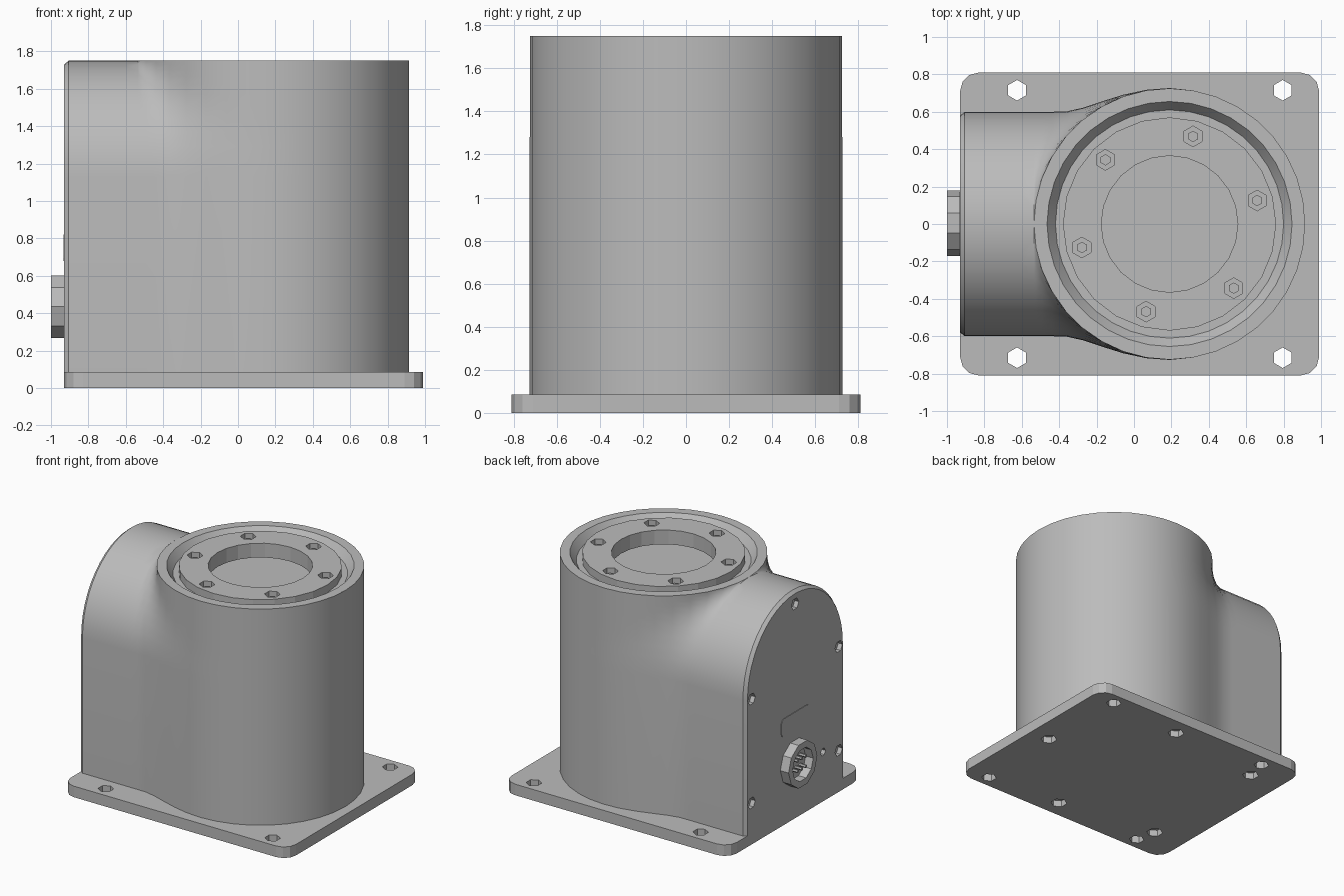
import bpy, bmesh
from math import sin, cos, pi, sqrt, radians
from mathutils import Matrix, Vector

if "Cube" in bpy.data.objects:
    bpy.data.objects.remove(bpy.data.objects["Cube"])

grey = bpy.data.materials.new("metal grey")
grey.use_nodes = True
colour = (0.5, 0.5, 0.5, 1)
grey.diffuse_color = colour
grey.node_tree.nodes["Principled BSDF"].inputs["Base Color"].default_value = colour

CX, R, BASE, TOP = 0.19, 0.725, 0.085, 1.75     # drum centre, radius, foot, rim
BACK, HALF, SPRING = -0.93, 0.6, 1.13           # housing end, half width, arch spring


def finish(name, bm, smooth=False):
    bmesh.ops.remove_doubles(bm, verts=bm.verts, dist=0.0005)
    bmesh.ops.recalc_face_normals(bm, faces=bm.faces)
    mesh = bpy.data.meshes.new(name)
    bm.to_mesh(mesh)
    bm.free()
    mesh.materials.append(grey)
    obj = bpy.data.objects.new(name, mesh)
    bpy.context.collection.objects.link(obj)
    if smooth:
        bpy.ops.object.select_all(action="DESELECT")
        obj.select_set(True)
        bpy.context.view_layer.objects.active = obj
        bpy.ops.object.shade_smooth_by_angle(angle=radians(35))
    return obj


def rod(bm, centre, radius, length, sides=6, along_x=False):
    turn = Matrix.Rotation(pi / 2, 4, "Y") if along_x else Matrix()
    bmesh.ops.create_cone(bm, cap_ends=True, segments=sides, radius1=radius, radius2=radius,
                          depth=length, matrix=Matrix.Translation(centre) @ turn)


def prism(points, offset):
    bm = bmesh.new()
    face = bm.faces.new([bm.verts.new(p) for p in points])
    new = bmesh.ops.extrude_face_region(bm, geom=[face])["geom"]
    bmesh.ops.translate(bm, vec=offset, verts=[v for v in new if isinstance(v, bmesh.types.BMVert)])
    return bm


def lathe(profile, closed, steps=36):
    bm = bmesh.new()
    verts = [bm.verts.new((CX + r, 0, z)) for r, z in profile]
    pairs = list(zip(verts, verts[1:] + verts[:1])) if closed else list(zip(verts, verts[1:]))
    edges = [bm.edges.new(p) for p in pairs]
    bmesh.ops.spin(bm, geom=verts + edges, cent=(CX, 0, 0), axis=(0, 0, 1), angle=2 * pi, steps=steps)
    return bm


def drill(target, holes, along_x=False):
    """Cut (centre, radius, length) holes out of the target."""
    bm = bmesh.new()
    for centre, radius, length in holes:
        rod(bm, centre, radius, length, 6, along_x)
    cutter = finish(target.name + "_cutter", bm)
    cutter.hide_render = True
    cutter.hide_viewport = True
    mod = target.modifiers.new("holes", "BOOLEAN")
    mod.object = cutter
    mod.solver = "EXACT"


# Base plate with rounded corners, through holes and blind holes underneath
outline = []
for sx, sy, start in ((1, 1, 0), (-1, 1, 90), (-1, -1, 180), (1, -1, 270)):
    for i in range(4):
        a = radians(start + 30 * i)
        outline.append((0.03 + sx * 0.86 + 0.1 * cos(a), sy * 0.71 + 0.1 * sin(a), 0))
plate = finish("base_plate", prism(outline, (0, 0, BASE)))
through = [((x, s * 0.715, 0.04), 0.055, 0.3) for x in (-0.625, 0.795) for s in (1, -1)]
blind = [((x, y, 0), 0.06, 0.1) for x, y in
         ((0.82, 0), (0.16, 0.67), (0.16, -0.67), (-0.66, 0.55), (-0.66, -0.55))]
drill(plate, through + blind)


# Housing: an arched tunnel blended into an upright drum
def blend(a, b, k):
    h = max(k - abs(a - b), 0) / k if k > 0.001 else 0
    return max(a, b) + h * h * k / 4


stations = [BACK, BACK + 0.025, -0.8, -0.7, -0.6]
stations += [CX - R * cos(pi * i / 18) for i in range(19)]
levels = [None] + [i * pi / 24 for i in range(13)]
bm = bmesh.new()
rows = []
for phi in levels:
    row = []
    for i, x in enumerate(stations):
        trim = 0.02 if i == 0 else 0
        rise, w = (0, 1) if phi is None else (sin(phi), cos(phi))
        z = BASE if phi is None else SPRING + (TOP - SPRING - trim) * rise
        w = (HALF - trim) * w
        ring = sqrt(max(R * R - (x - CX) ** 2, 0))
        y = ring if x > CX else blend(w, ring, min(0.16, w))
        row.append(bm.verts.new((x, max(y, 0), z)))
    rows.append(row)
for low, high in zip(rows, rows[1:]):
    for i in range(len(stations) - 1):
        bm.faces.new((low[i], low[i + 1], high[i + 1], high[i]))
body = finish("housing", bm, True)
mirror = body.modifiers.new("mirror", "MIRROR")
mirror.use_axis = (False, True, False)

# End cover closing the arch, with screw recesses
arch = [(BACK, 0.58 * cos(pi * i / 24), SPRING + 0.6 * sin(pi * i / 24)) for i in range(25)]
arch += [(BACK, -0.58, BASE), (BACK, 0.58, BASE)]
cover = finish("end_cover", prism(arch, (0.06, 0, 0)))
screws = [(0, 1.65), (0.53, 1.12), (-0.53, 1.12), (0.53, 0.32), (-0.53, 0.32)]
drill(cover, [((BACK, y, z), 0.045, 0.07) for y, z in screws] + [((BACK, -0.34, 0.38), 0.03, 0.07)], True)

# Blank label plate
label = []
for sy, sz, start in ((1, 1, 0), (-1, 1, 90), (-1, -1, 180), (1, -1, 270)):
    for i in range(4):
        a = radians(start + 30 * i)
        label.append((BACK, sy * 0.14 + 0.03 * cos(a), 0.75 + sz * 0.04 + 0.03 * sin(a)))
finish("label_plate", prism(label, (-0.004, 0, 0)))

# Cable socket: hollow collar with pins
bm = bmesh.new()
rings = []
for x, r in ((BACK, 0.175), (-1, 0.175), (-1, 0.125), (BACK - 0.005, 0.125)):
    rings.append([bm.verts.new((x, 0.005 + r * cos(pi * i / 5), 0.435 + r * sin(pi * i / 5)))
                  for i in range(10)])
for a, b in zip(rings, rings[1:]):
    for i in range(10):
        j = (i + 1) % 10
        bm.faces.new((a[i], a[j], b[j], b[i]))
bm.faces.new(rings[-1])
finish("socket_collar", bm)
bm = bmesh.new()
for y in (-0.05, 0, 0.05):
    for z in (0.395, 0.475):
        rod(bm, (-0.96, y, z), 0.012, 0.06, 6, True)
finish("socket_pins", bm)

# Drum rim sloping into a groove, and the floor below the bore
finish("drum_rim", lathe([(R, TOP), (0.655, TOP), (0.61, 1.69), (0.55, 1.69)], False), True)
bm = bmesh.new()
rod(bm, (CX, 0, 1.56), 0.5, 0.04, 24)
finish("bore_floor", bm)

# Mounting flange with a ring of bolt recesses
flange = finish("mounting_flange",
                lathe([(0.57, TOP), (0.365, TOP), (0.365, 1.64), (0.57, 1.64)], True, 24))
spots = [Vector((CX + 0.485 * cos(radians(15 + 60 * k)), 0.485 * sin(radians(15 + 60 * k)), TOP))
         for k in range(6)]
drill(flange, [(p, 0.055, 0.14) for p in spots])
bm = bmesh.new()
for p in spots:
    rod(bm, p - Vector((0, 0, 0.06)), 0.03, 0.06)
finish("flange_bolts", bm)
